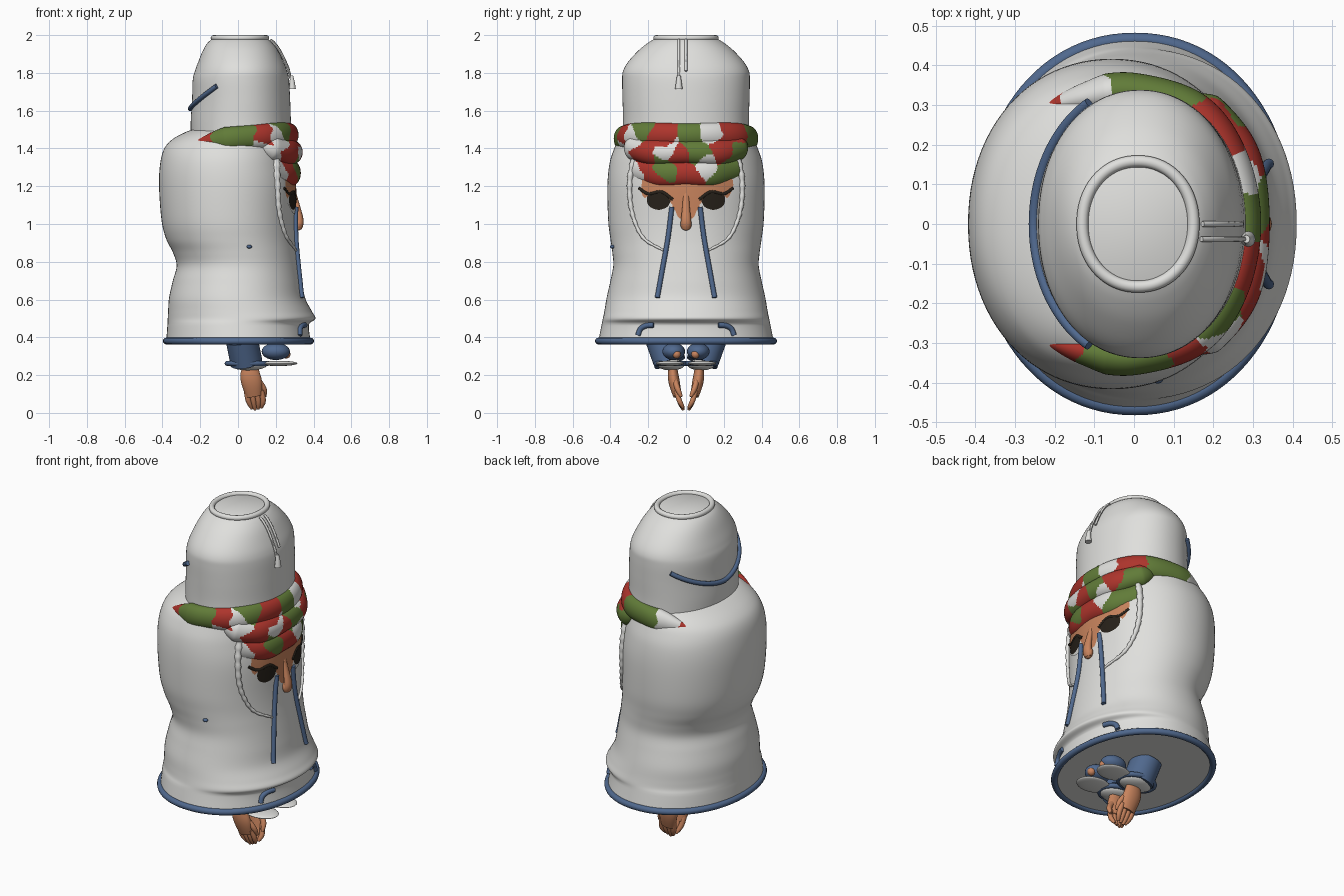
import bpy, bmesh, math
from mathutils import Vector

if "Cube" in bpy.data.objects:
    bpy.data.objects.remove(bpy.data.objects["Cube"])


def material(name, rgb):
    m = bpy.data.materials.new(name)
    m.use_nodes = True
    m.diffuse_color = (*rgb, 1)
    bsdf = m.node_tree.nodes["Principled BSDF"]
    bsdf.inputs["Base Color"].default_value = (*rgb, 1)
    bsdf.inputs["Roughness"].default_value = 0.8
    return m


WHITE = material("cloth white", (0.74, 0.74, 0.72))
BLUE = material("trim blue", (0.08, 0.14, 0.27))
RED = material("scarf red", (0.42, 0.035, 0.025))
GREEN = material("scarf green", (0.12, 0.2, 0.04))
SKIN = material("skin", (0.58, 0.23, 0.11))
DARK = material("eye dark", (0.02, 0.015, 0.01))
made = []


def finish(name, bm, *mats):
    bmesh.ops.recalc_face_normals(bm, faces=bm.faces)
    me = bpy.data.meshes.new(name)
    bm.to_mesh(me)
    bm.free()
    for m in mats:
        me.materials.append(m)
    ob = bpy.data.objects.new(name, me)
    bpy.context.scene.collection.objects.link(ob)
    made.append(ob)
    return ob


def smooth_path(pts, steps):
    """Catmull-Rom interpolation through tuples of any length."""
    pts = [Vector(p) for p in pts]
    pts = [pts[0] * 2 - pts[1]] + pts + [pts[-1] * 2 - pts[-2]]
    out = []
    for a, b, c, d in zip(pts, pts[1:], pts[2:], pts[3:]):
        for i in range(steps):
            t = i / steps
            out.append((b * 2 + (c - a) * t + (a * 2 - b * 5 + c * 4 - d) * t**2
                        + (b * 3 - a - c * 3 + d) * t**3) / 2)
    return out + [pts[-2]]


def skin_rings(name, rings, mats, closed=False):
    bm = bmesh.new()
    vs = [[bm.verts.new(p) for p in r] for r in rings]
    n = len(vs[0])
    for a, b in zip(vs, vs[1:] + vs[:1] if closed else vs[1:]):
        for i in range(n):
            bm.faces.new((a[i], a[(i + 1) % n], b[(i + 1) % n], b[i]))
    if not closed:
        bm.faces.new(vs[0])
        bm.faces.new(vs[-1])
    return finish(name, bm, *mats)


def sweep(name, pts, rw, rh, mats, ref=(0, 0, 1), shape=lambda t: 1, n=12, closed=False):
    """Tube along pts: rw is the width, rh the half height along ref."""
    rings, last = [], len(pts) - 1
    for i, p in enumerate(pts):
        nxt, prv = (pts[(i + 1) % len(pts)], pts[i - 1]) if closed else (pts[min(i + 1, last)], pts[max(i - 1, 0)])
        tan = (nxt - prv).normalized()
        side = tan.cross(Vector(ref)).normalized()
        up = side.cross(tan)
        k = shape(i / last)
        rings.append([p + k * (side * rw * math.cos(a) + up * rh * math.sin(a))
                      for a in (math.tau * j / n for j in range(n))])
    return skin_rings(name, rings, mats, closed)


def blob(name, loc, size, mat):
    bm = bmesh.new()
    bmesh.ops.create_uvsphere(bm, u_segments=24, v_segments=14, radius=1)
    bmesh.ops.scale(bm, vec=size, verts=bm.verts)
    bmesh.ops.translate(bm, vec=loc, verts=bm.verts)
    return finish(name, bm, mat)


# Profiles: height, back x, front x, half width in y
POWER = 2.1
robe_rows = smooth_path([
    (.375, -.38, .385, .465), (.45, -.375, .375, .45), (.475, -.373, .38, .445), (.5, -.372, .41, .44),
    (.54, -.37, .39, .432), (.61, -.365, .355, .42), (.7, -.345, .34, .4), (.78, -.325, .328, .385),
    (.85, -.345, .318, .39), (.92, -.38, .31, .4), (1.02, -.405, .305, .412), (1.2, -.418, .305, .416),
    (1.32, -.412, .29, .405), (1.4, -.39, .28, .38), (1.45, -.345, .27, .355), (1.49, -.27, .25, .32),
    (1.51, -.2, .22, .26)], 6)
hat_rows = smooth_path([
    (1.46, -.25, .285, .335), (1.55, -.25, .28, .333), (1.66, -.243, .276, .336), (1.76, -.24, .27, .338),
    (1.81, -.228, .26, .333), (1.86, -.21, .24, .305), (1.92, -.185, .21, .25), (1.96, -.16, .18, .2),
    (1.985, -.13, .15, .158)], 6)


def section(rows, z):
    for a, b in zip(rows, rows[1:]):
        if z <= b[0]:
            return a.lerp(b, max(0, (z - a[0]) / (b[0] - a[0])))
    return rows[-1]


def around(rows, z, ang, off=0):
    _, back, front, hy = section(rows, z)
    c, s = math.cos(ang), math.sin(ang)
    bend = lambda v: math.copysign(abs(v) ** (2 / POWER), v)
    return Vector(((back + front) / 2 + ((front - back) / 2 + off) * bend(c), (hy + off) * bend(s), z))


def on_front(rows, y, z, off=0):
    _, back, front, hy = section(rows, z)
    k = max(0, 1 - abs(y / hy) ** POWER) ** (1 / POWER)
    return Vector(((back + front) / 2 + (front - back) / 2 * k + off, y, z))


def loft(name, rows, mat, n=96):
    return skin_rings(name, [[around(rows, r[0], math.tau * i / n) for i in range(n)] for r in rows], [mat])


def ring(name, rows, z, r, mat):
    sweep(name, [around(rows, z, math.tau * i / 96) for i in range(96)], r, r, [mat], closed=True)


def patch(name, outline, centre, mat, off):
    """Thin plate draped on the front of the robe."""
    pts = smooth_path([(*p, 0) for p in outline + outline[:1]], 4)[:-1]
    bm = bmesh.new()
    rows = [[bm.verts.new(on_front(robe_rows, *Vector(centre).lerp(p.xy, k / 6), off)) for p in pts] for k in range(1, 7)]
    n = len(pts)
    bm.faces.new(rows[0])
    for a, b in zip(rows, rows[1:]):
        for i in range(n):
            bm.faces.new((a[i], a[(i + 1) % n], b[(i + 1) % n], b[i]))
    finish(name, bm, mat)


# Robe, hat and their rims
loft("robe", robe_rows, WHITE)
ring("robe_hem", robe_rows, .38, .018, BLUE)
loft("hat", hat_rows, WHITE)
ring("hat_rim", hat_rows, 1.985, .015, WHITE)
arc = [i / 20 for i in range(-20, 21)]
sweep("hat_back_cord", [around(hat_rows, 1.61 + .12 * abs(t) ** 1.5, math.pi + t * 1.08, .006) for t in arc],
      .013, .013, [BLUE])

# Hat pull cords and tassel
for name, y, low in (("pull_cord", -.038, 1.77), ("thin_pull_cord", 0, 1.81)):
    sweep(name, [on_front(hat_rows, y, 1.975 + (low - 1.975) * t / 16, .01) for t in range(17)],
          .007, .007, [WHITE], ref=(1, 0, 0), n=8)
sweep("tassel", smooth_path([(.283, -.038, 1.785), (.287, -.038, 1.75), (.288, -.038, 1.715)], 5), .02, .018,
      [WHITE], ref=(1, 0, 0), shape=lambda t: .5 + .5 * t)

# Patterned scarf: three rolls coloured by the nearest patch centre
patches = {
    RED: [(-.2, -.31, 1.43), (-.21, .3, 1.43), (.13, -.32, 1.45), (.3, -.12, 1.46), (.22, .25, 1.49), (.34, -.04, 1.35),
          (.26, -.22, 1.36), (.28, .17, 1.41), (.32, .02, 1.27), (.28, -.15, 1.22)],
    GREEN: [(-.06, -.34, 1.45), (.03, -.36, 1.46), (0, .36, 1.46), (.1, .34, 1.47), (.3, .03, 1.46), (.24, -.24, 1.52),
            (.33, .07, 1.37), (.28, .2, 1.25), (.22, .3, 1.37), (.33, -.11, 1.29)],
    WHITE: [(-.13, .34, 1.45), (.2, -.28, 1.45), (.31, .13, 1.47), (.33, .1, 1.31), (.22, -.29, 1.28),
            (.35, -.1, 1.4), (.12, -.36, 1.4)]}
palette = list(patches)
for name, half, rw, rh in (
        ("scarf_upper", [(-.22, .295, 1.425), (-.12, .32, 1.44), (0, .335, 1.455), (.15, .285, 1.465), (.24, .16, 1.47)], .048, .066),
        ("scarf_middle", [(.1, .3, 1.43), (.19, .27, 1.4), (.26, .17, 1.38)], .055, .065),
        ("scarf_lower", [(.13, .28, 1.33), (.19, .245, 1.29), (.26, .14, 1.27)], .05, .07)):
    x_mid = {"scarf_upper": .275, "scarf_middle": .29, "scarf_lower": .285}[name]
    path = half + [(x_mid, 0, half[-1][2])] + [(x, -y, z) for x, y, z in reversed(half)]
    pts = smooth_path(path, 24)
    scarf = sweep(name, pts, rw, rh, palette, n=40,
                  shape=lambda t: min(1, .25 + 5 * min(t, 1 - t)) * (1 + .05 * math.sin(t * 22)))
    for f in scarf.data.polygons:
        c = f.center + Vector((.012 * math.sin(f.center.z * 70), 0, .012 * math.sin(f.center.y * 45)))
        f.material_index = min(range(3), key=lambda i: min((c - Vector(s)).length for s in patches[palette[i]]))

# Face seen through the opening
patch("face", [(-.23, 1.25), (0, 1.25), (.23, 1.25), (.23, 1.15), (.13, 1.08), (.065, 1.08), (.035, 1.03), (-.035, 1.03),
               (-.065, 1.08), (-.13, 1.08), (-.23, 1.15)], (0, 1.16), SKIN, .003)
sweep("nose", smooth_path([(.295, 0, 1.17), (.315, 0, 1.09), (.327, 0, 1.02), (.32, 0, .975)], 6), .027, .02, [SKIN],
      ref=(1, 0, 0), shape=lambda t: .6 + .45 * math.sin(2.6 * t * t))
blob("nose_tip", (.32, 0, 1.0), (.022, .03, .035), SKIN)

for side, s in (("left", 1), ("right", -1)):
    mirror = lambda pts: [(s * y, z) for y, z in pts]
    drape = lambda pts, off: [on_front(robe_rows, p.x, p.y, off)
                              for p in smooth_path([(*q, 0) for q in mirror(pts)], 8)]
    # Eyes
    patch(side + "_eye_white", mirror([(.07, 1.1), (.12, 1.15), (.2, 1.15), (.22, 1.11), (.15, 1.06), (.09, 1.06)]),
          (s * .14, 1.1), WHITE, .005)
    patch(side + "_eye_iris", mirror([(.08, 1.125), (.13, 1.165), (.2, 1.155), (.2, 1.1), (.15, 1.075), (.1, 1.09)]),
          (s * .145, 1.12), DARK, .007)
    sweep(side + "_lashes", drape([(.07, 1.13), (.13, 1.17), (.2, 1.16), (.25, 1.19)], .005), .008, .005,
          [DARK], ref=(1, 0, 0), n=8)
    # Braided hood edge, hanging strings and hem ties
    sweep(side + "_hood_braid", drape([(.27, 1.37), (.295, 1.25), (.295, 1.12), (.27, 1.01), (.22, .92), (.12, .86)], .004),
          .017, .02, [WHITE], ref=(1, 0, 0), shape=lambda t: (1 - .65 * t) * (1 + .18 * math.sin(t * 75)))
    sweep(side + "_string", drape([(.075, 1.09), (.095, .93), (.125, .76), (.152, .61)], .006), .013, .013,
          [BLUE], ref=(1, 0, 0))
    sweep(side + "_hem_tie", drape([(.255, .41), (.24, .445), (.21, .462), (.17, .465)], .004), .014, .014,
          [BLUE], ref=(1, 0, 0))
    # Sleeves and cuffs
    sweep(side + "_sleeve", [Vector((.02, s * .13, .39)), Vector((.045, s * .085, .265))], .085, .085, [BLUE],
          ref=(1, 0, 0), n=32)
    circle = [Vector((.05 + .105 * math.cos(a), s * .08 + .075 * math.sin(a), .262))
              for a in (math.tau * i / 40 for i in range(40))]
    sweep(side + "_cuff_trim", circle, .016, .014, [BLUE], closed=True)
    blob(side + "_cuff", (.055, s * .08, .255), (.1, .072, .03), WHITE)
    # Hands with palms together
    sweep(side + "_palm", smooth_path([(.065, s * .07, .25), (.065, s * .068, .2), (.075, s * .06, .15), (.085, s * .045, .09)], 5),
          .027, .05, [SKIN], ref=(1, 0, 0), shape=lambda t: .8 + .3 * math.sin(t * 3), n=20)
    for i in range(4):
        x = .045 + i * .026
        sweep(f"{side}_finger_{i + 1}", smooth_path([(x, s * .05, .12), (x + .01, s * .035, .065), (.075 + i * .016, s * .014, .015 + .006 * abs(i - 1))], 6),
              .014, .015, [SKIN], ref=(1, 0, 0), shape=lambda t: 1 - .5 * t ** 4)
    sweep(side + "_thumb", smooth_path([(.1, s * .06, .18), (.135, s * .045, .13), (.142, s * .025, .085)], 6),
          .015, .016, [SKIN], ref=(1, 0, 0), shape=lambda t: 1 - .5 * t ** 4)
    # Feet in sandals
    blob(side + "_sandal", (.2, s * .065, .325), (.075, .06, .045), BLUE)
    blob(side + "_toe", (.256, s * .05, .31), (.022, .022, .022), SKIN)
    blob(side + "_sole", (.215, s * .085, .262), (.1, .075, .014), WHITE)

# Small bead on the right flank
blob("flank_bead", (.06, -.39, .88), (.014, .012, .01), BLUE)

bpy.ops.object.select_all(action="DESELECT")
for ob in made:
    ob.select_set(True)
bpy.context.view_layer.objects.active = made[0]
bpy.ops.object.shade_smooth_by_angle(angle=math.radians(45))
